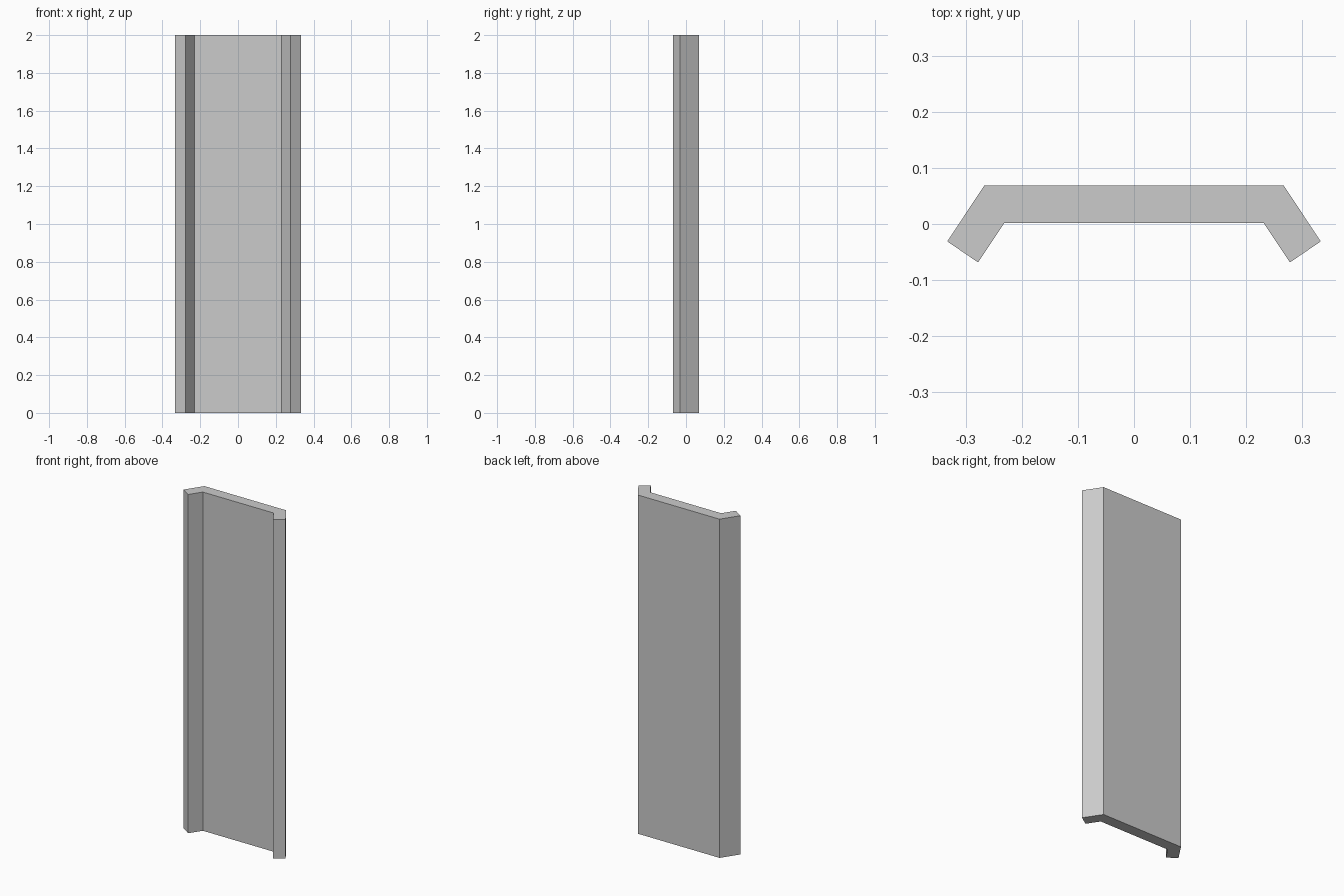
import bpy, bmesh

if "Cube" in bpy.data.objects:
    bpy.data.objects.remove(bpy.data.objects["Cube"])

HEIGHT = 2.0

# Right half of the channel cross-section, from outer back corner to inner corner
half = [(0.267, 0.0685), (0.333, -0.031), (0.278, -0.0685), (0.231, 0.002)]
profile = half + [(-x, y) for x, y in reversed(half)]

# Extrude the bent-panel section straight up
bm = bmesh.new()
base = bm.faces.new([bm.verts.new((x, y, 0)) for x, y in profile])
top = bmesh.ops.extrude_face_region(bm, geom=[base], use_keep_orig=True)
bmesh.ops.translate(bm, vec=(0, 0, HEIGHT),
                    verts=[v for v in top["geom"] if isinstance(v, bmesh.types.BMVert)])
bmesh.ops.recalc_face_normals(bm, faces=bm.faces)

mesh = bpy.data.meshes.new("channel_panel")
bm.to_mesh(mesh)
bm.free()
bpy.context.collection.objects.link(bpy.data.objects.new("channel_panel", mesh))
